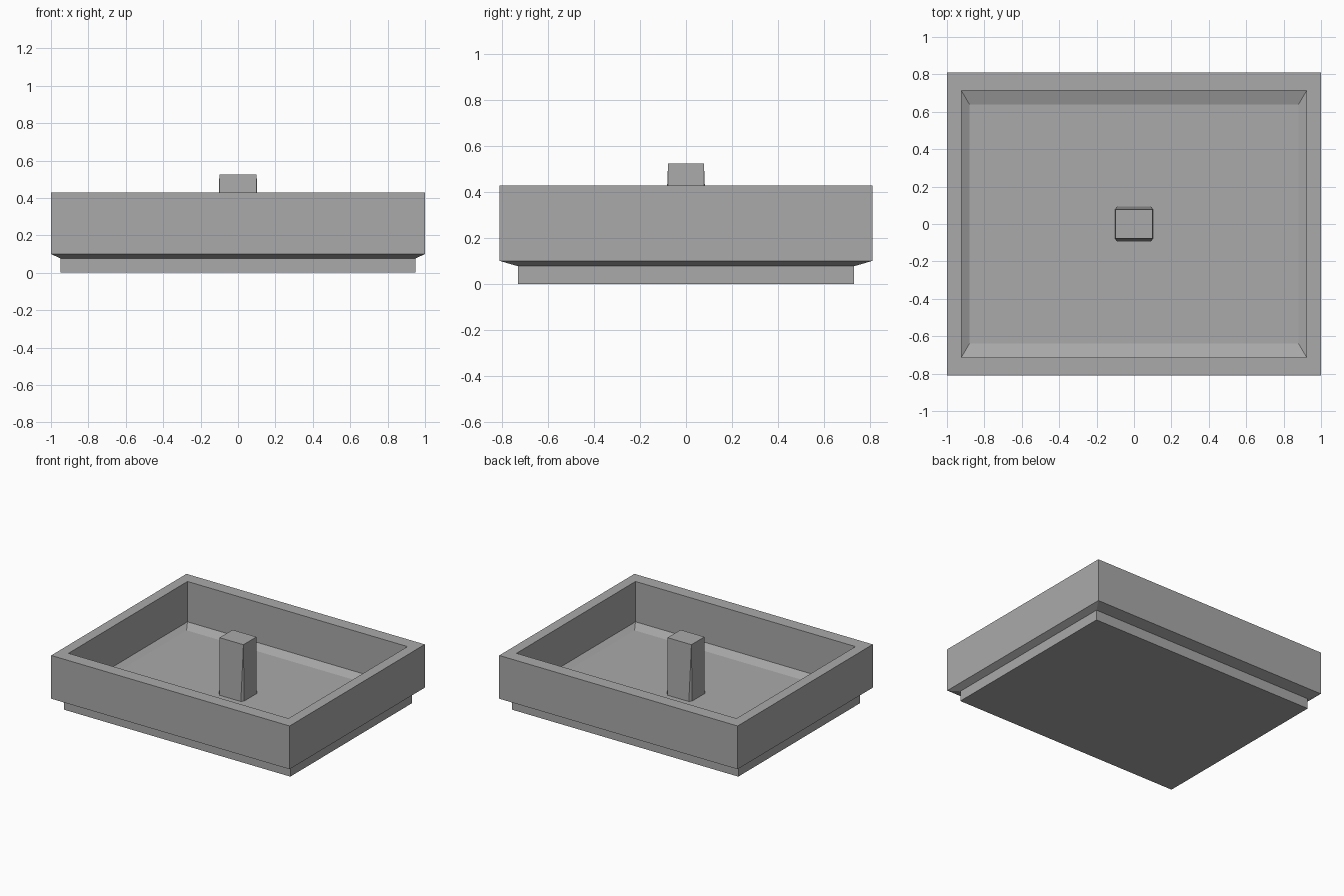
import bpy, bmesh

if "Cube" in bpy.data.objects:
    bpy.data.objects.remove(bpy.data.objects["Cube"])

# Single flat colour
grey = bpy.data.materials.new("mid_grey")
grey.diffuse_color = (0.4, 0.4, 0.4, 1)
grey.use_nodes = True
grey.node_tree.nodes["Principled BSDF"].inputs["Base Color"].default_value = grey.diffuse_color


def rect(x, y, z):
    return [(-x, -y, z), (x, -y, z), (x, y, z), (-x, y, z)]


def cut_rect(x, y, cx, cy, z):
    # rectangle with clipped corners, eight points
    return [(-x + cx, -y, z), (x - cx, -y, z), (x, -y + cy, z), (x, y - cy, z),
            (x - cx, y, z), (-x + cx, y, z), (-x, y - cy, z), (-x, -y + cy, z)]


def loft(name, rings):
    # skin consecutive rings and cap both ends
    bm = bmesh.new()
    loops = [[bm.verts.new(p) for p in r] for r in rings]
    for a, b in zip(loops, loops[1:]):
        n = len(a)
        for i in range(n):
            j = (i + 1) % n
            bm.faces.new((a[i], a[j], b[j], b[i]))
    bm.faces.new(loops[0][::-1])
    bm.faces.new(loops[-1])
    bmesh.ops.remove_doubles(bm, verts=bm.verts, dist=1e-5)
    bmesh.ops.recalc_face_normals(bm, faces=bm.faces)
    me = bpy.data.meshes.new(name)
    bm.to_mesh(me)
    bm.free()
    me.materials.append(grey)
    ob = bpy.data.objects.new(name, me)
    bpy.context.collection.objects.link(ob)
    return ob


# Tray: recessed foot, sloped underside, outer wall, rim, inner wall, sloped floor edge
loft("tray", [
    rect(0.95, 0.73, 0.0),
    rect(0.95, 0.73, 0.077),
    rect(1.0, 0.81, 0.10),
    rect(1.0, 0.81, 0.428),
    rect(0.923, 0.713, 0.428),
    rect(0.923, 0.713, 0.122),
    rect(0.88, 0.64, 0.097),
])

# Centre post: clipped-corner base tapering to a plain rectangular top
loft("centre_post", [
    cut_rect(0.105, 0.095, 0.015, 0.02, 0.09),
    cut_rect(0.10, 0.078, 0.0, 0.0, 0.524),
])
